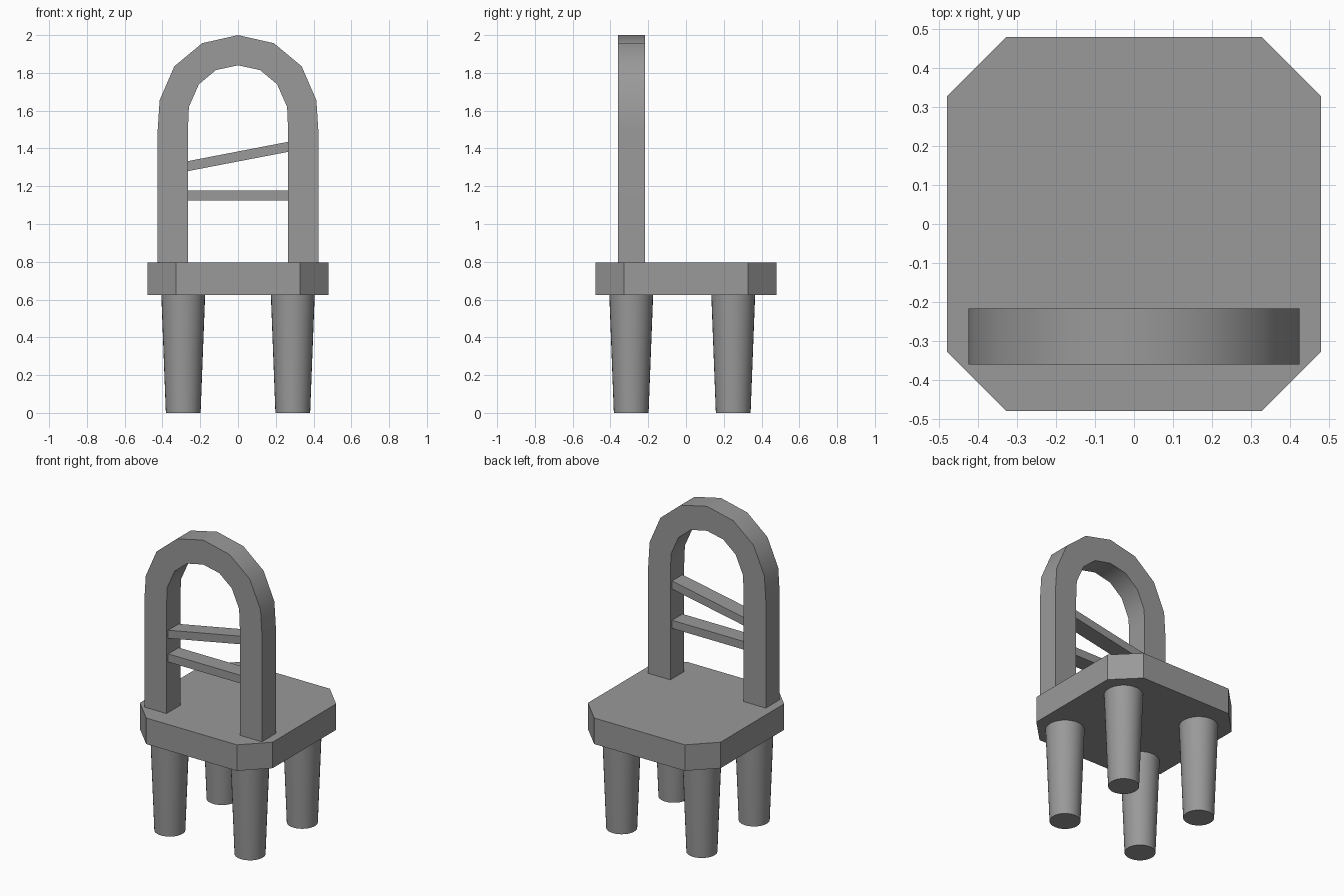
import bpy, bmesh, math

cube = bpy.data.objects.get("Cube")
if cube:
    bpy.data.objects.remove(cube, do_unlink=True)

grey = bpy.data.materials.new("plain_grey")
grey.use_nodes = True
colour = (0.32, 0.32, 0.32, 1)
grey.diffuse_color = colour
grey.node_tree.nodes["Principled BSDF"].inputs["Base Color"].default_value = colour


def finish(name, bm, smooth=False):
    """Turn a bmesh into a named object with the shared material."""
    bmesh.ops.recalc_face_normals(bm, faces=bm.faces)
    mesh = bpy.data.meshes.new(name)
    bm.to_mesh(mesh)
    bm.free()
    mesh.materials.append(grey)
    obj = bpy.data.objects.new(name, mesh)
    bpy.context.collection.objects.link(obj)
    if smooth:
        bpy.ops.object.select_all(action="DESELECT")
        obj.select_set(True)
        bpy.context.view_layer.objects.active = obj
        bpy.ops.object.shade_smooth_by_angle(angle=math.radians(30))
    return obj


def prism(name, outline, offset, smooth=False):
    """Extrude a closed outline along an offset."""
    bm = bmesh.new()
    face = bm.faces.new([bm.verts.new(p) for p in outline])
    result = bmesh.ops.extrude_face_region(bm, geom=[face], use_keep_orig=True)
    moved = [v for v in result["geom"] if isinstance(v, bmesh.types.BMVert)]
    bmesh.ops.translate(bm, verts=moved, vec=offset)
    return finish(name, bm, smooth)


# Seat: square slab with chamfered corners
SEAT_BOTTOM, SEAT_TOP = 0.625, 0.795
h, c = 0.48, 0.328
corners = [(c, -h), (h, -c), (h, c), (c, h), (-c, h), (-h, c), (-h, -c), (-c, -h)]
prism("seat", [(x, y, SEAT_BOTTOM) for x, y in corners], (0, 0, SEAT_TOP - SEAT_BOTTOM))

# Tapered round legs
for end, y in (("front", -0.29), ("back", 0.25)):
    for side, x in (("right", -0.29), ("left", 0.29)):
        bm = bmesh.new()
        bmesh.ops.create_cone(bm, cap_ends=True, segments=32, radius1=0.092,
                              radius2=0.116, depth=SEAT_BOTTOM)
        bmesh.ops.translate(bm, verts=bm.verts, vec=(x, y, SEAT_BOTTOM / 2))
        finish(f"{end}_{side}_leg", bm, True)

# Arched backrest frame: half profiles mirrored into one arch
outer = [(0.425, SEAT_TOP), (0.425, 1.5), (0.415, 1.655), (0.337, 1.835), (0.19, 1.957), (0, 2)]
inner = [(0.265, SEAT_TOP), (0.265, 1.5), (0.26, 1.62), (0.207, 1.74), (0.117, 1.815), (0, 1.84)]


def arch(half):
    return half + [(-x, z) for x, z in reversed(half[:-1])]


FRONT, BACK = -0.36, -0.217
outline = [(x, FRONT, z) for x, z in arch(outer) + arch(inner)[::-1]]
prism("backrest_arch", outline, (0, BACK - FRONT, 0), True)

# Crossbars: one level, one sloping
for name, left_z, right_z in (("lower_crossbar", 1.125, 1.125), ("upper_crossbar", 1.28, 1.382)):
    w, t, y = 0.265, 0.053, -0.342
    bar = [(-w, y, left_z), (w, y, right_z), (w, y, right_z + t), (-w, y, left_z + t)]
    prism(name, bar, (0, 0.108, 0))
